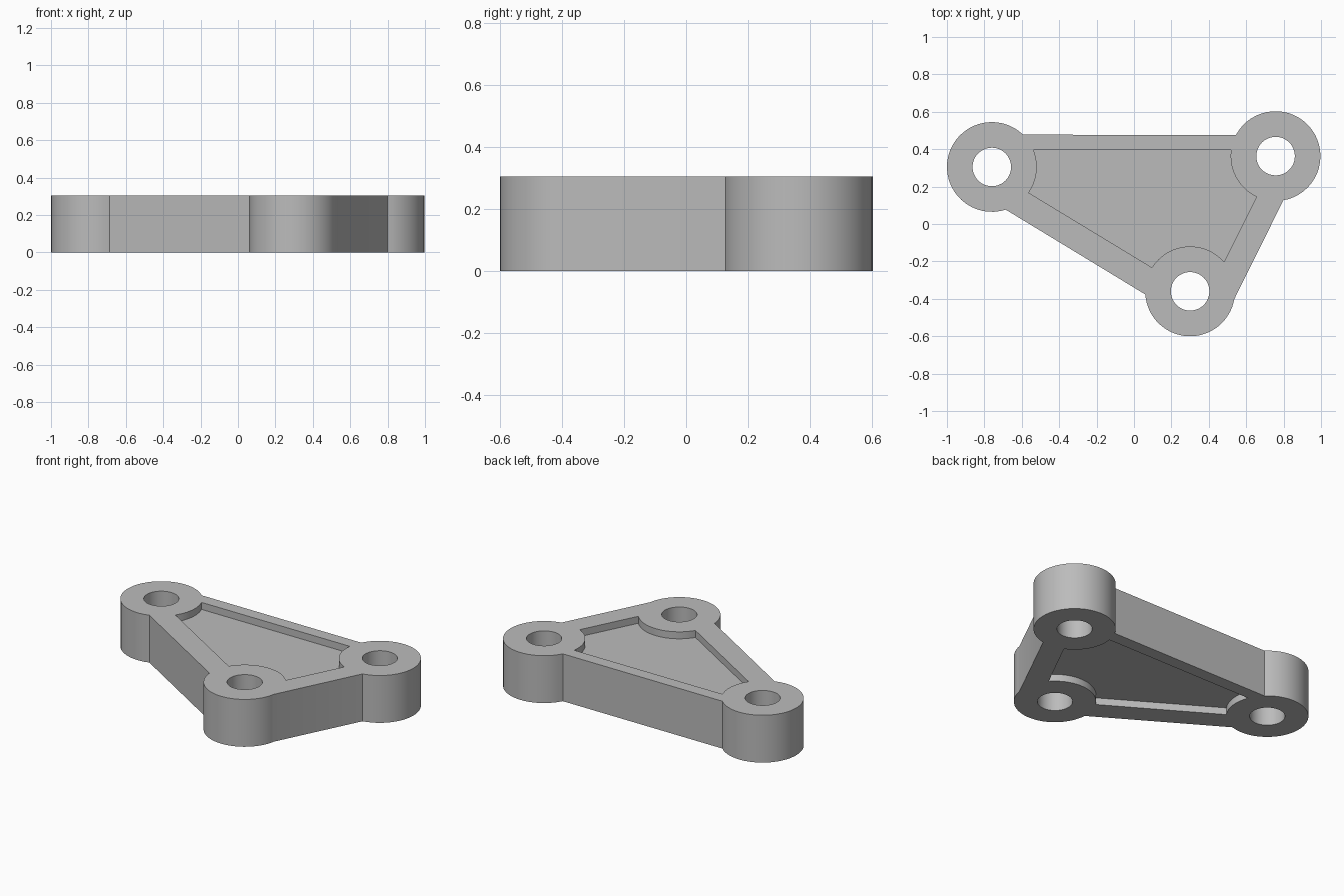
import bpy, bmesh
from math import cos, sin, radians
from mathutils import Vector

cube = bpy.data.objects.get("Cube")
if cube:
    bpy.data.objects.remove(cube, do_unlink=True)

HEIGHT, BOSS_R, HOLE_R, POCKET = 0.305, 0.24, 0.103, 0.045
LEFT, FRONT, RIGHT = Vector((-0.76, 0.305)), Vector((0.3, -0.36)), Vector((0.757, 0.363))

grey = bpy.data.materials.new("plain grey")
grey.use_nodes = True
grey.diffuse_color = (0.5, 0.5, 0.5, 1)
grey.node_tree.nodes["Principled BSDF"].inputs["Base Color"].default_value = (0.5, 0.5, 0.5, 1)


def arc(centre, radius, start, end, steps=32):
    angles = [radians(start + (end - start) * i / steps) for i in range(steps + 1)]
    return [centre + radius * Vector((cos(a), sin(a))) for a in angles]


def prism(name, outline, low, high):
    bm = bmesh.new()
    face = bm.faces.new([bm.verts.new((p.x, p.y, low)) for p in outline])
    top = bmesh.ops.extrude_face_region(bm, geom=[face])["geom"]
    bmesh.ops.translate(bm, vec=(0, 0, high - low),
                        verts=[g for g in top if isinstance(g, bmesh.types.BMVert)])
    bmesh.ops.recalc_face_normals(bm, faces=bm.faces)
    mesh = bpy.data.meshes.new(name)
    bm.to_mesh(mesh)
    bm.free()
    mesh.materials.append(grey)
    obj = bpy.data.objects.new(name, mesh)
    bpy.context.collection.objects.link(obj)
    return obj


# Plate outline: three round bosses joined by straight sides
plate = prism("bracket_plate",
              arc(LEFT, BOSS_R, 46, 288) + arc(FRONT, BOSS_R, 184, 350)
              + arc(RIGHT, BOSS_R, -80, 152), 0, HEIGHT)

# Shallow pocket on both faces, curving around the bosses
pocket = (arc(LEFT, BOSS_R, 22.5, -35) + arc(FRONT, BOSS_R, 148, 41)
          + arc(RIGHT, BOSS_R, 245, 172))
cutters = [prism("top_pocket_cutter", pocket, HEIGHT - POCKET, HEIGHT + 0.1),
           prism("bottom_pocket_cutter", pocket, -0.1, POCKET)]

# Bolt holes through the bosses
for side, centre in (("left", LEFT), ("front", FRONT), ("right", RIGHT)):
    cutters.append(prism(side + "_hole_cutter", arc(centre, HOLE_R, 0, 360, 48)[:-1], -0.1, HEIGHT + 0.1))

bpy.ops.object.select_all(action="DESELECT")
bpy.context.view_layer.objects.active = plate
plate.select_set(True)
for cutter in cutters:
    cut = plate.modifiers.new(cutter.name, "BOOLEAN")
    cut.operation, cut.solver, cut.object = "DIFFERENCE", "EXACT", cutter
    bpy.ops.object.modifier_apply(modifier=cut.name)
    bpy.data.objects.remove(cutter, do_unlink=True)

bpy.ops.object.shade_smooth_by_angle(angle=radians(30))
